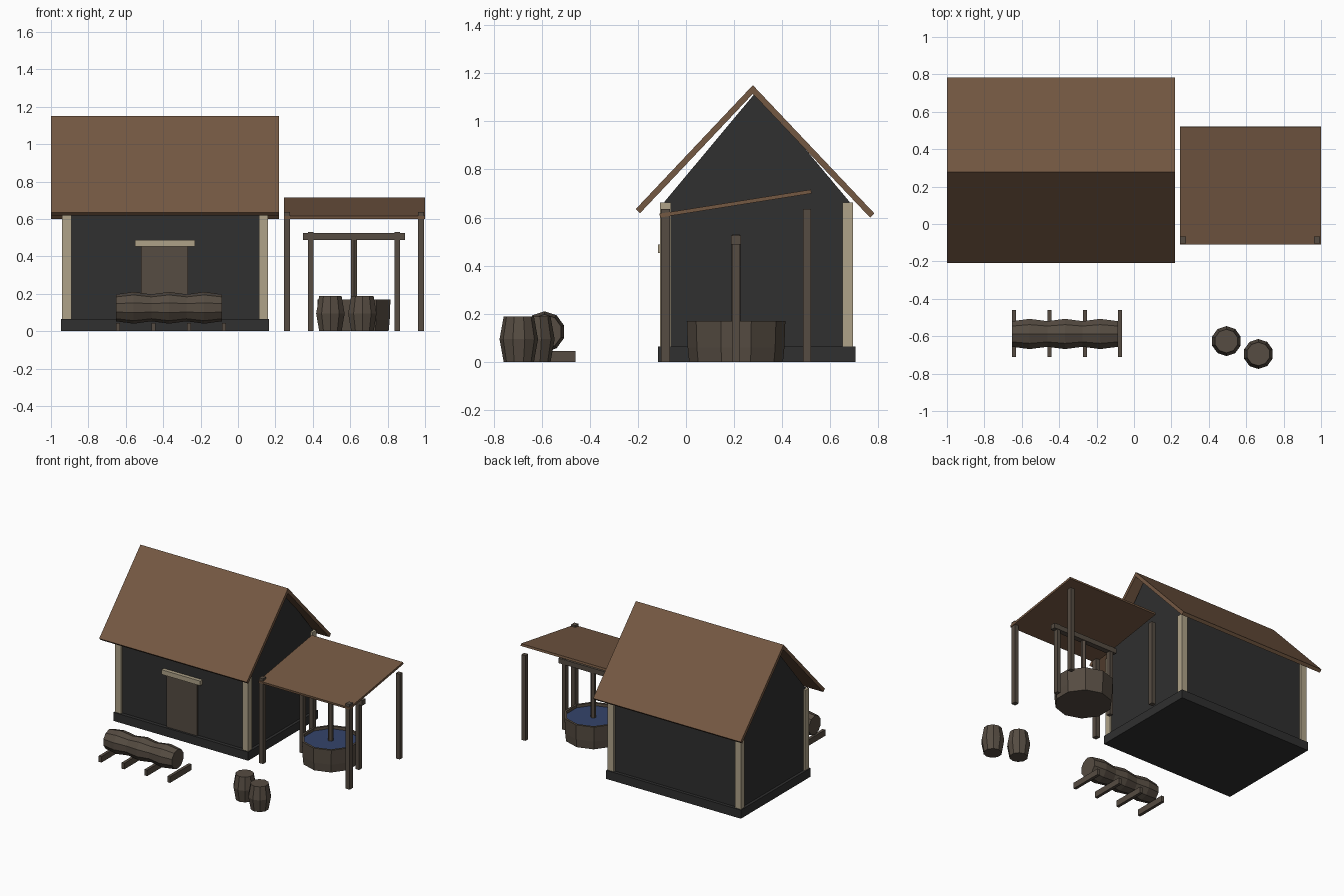
import bpy, bmesh, math
from mathutils import Matrix, Vector

if "Cube" in bpy.data.objects:
    bpy.data.objects.remove(bpy.data.objects["Cube"])


def material(name, rgb):
    m = bpy.data.materials.new(name)
    m.diffuse_color = (*rgb, 1)
    m.use_nodes = True
    m.node_tree.nodes["Principled BSDF"].inputs["Base Color"].default_value = m.diffuse_color
    return m


ROOF = material("brown_roof", (0.175, 0.098, 0.055))
WOOD = material("dark_wood", (0.092, 0.072, 0.054))
TAN = material("pale_timber", (0.43, 0.365, 0.25))
WALL = material("charcoal_wall", (0.029, 0.029, 0.029))
WATER = material("blue_water", (0.035, 0.058, 0.145))


def finish(name, bm, mat):
    bmesh.ops.recalc_face_normals(bm, faces=bm.faces)
    me = bpy.data.meshes.new(name)
    bm.to_mesh(me)
    bm.free()
    me.materials.append(mat)
    ob = bpy.data.objects.new(name, me)
    bpy.context.collection.objects.link(ob)
    return ob


def prism(name, x0, x1, profile, mat):
    """Extrude a (y, z) outline along x."""
    bm = bmesh.new()
    face = bm.faces.new([bm.verts.new((x0, y, z)) for y, z in profile])
    ext = bmesh.ops.extrude_face_region(bm, geom=[face])["geom"]
    bmesh.ops.translate(bm, vec=(x1 - x0, 0, 0),
                        verts=[v for v in ext if isinstance(v, bmesh.types.BMVert)])
    return finish(name, bm, mat)


def box(name, x, y, z, mat):
    return prism(name, x[0], x[1],
                 [(y[0], z[0]), (y[1], z[0]), (y[1], z[1]), (y[0], z[1])], mat)


def lathe(name, rings, loc, mat, sides=10, along_x=False):
    """Rings of (radius, height), capped at both ends, a vertex on +y."""
    bm = bmesh.new()
    loops = []
    for r, h in rings:
        loops.append([bm.verts.new((-r * math.sin(2 * math.pi * i / sides),
                                    r * math.cos(2 * math.pi * i / sides), h))
                      for i in range(sides)])
    for a, b in zip(loops, loops[1:]):
        for i in range(sides):
            j = (i + 1) % sides
            bm.faces.new((a[i], a[j], b[j], b[i]))
    bm.faces.new(loops[0])
    bm.faces.new(loops[-1])
    if along_x:  # cycle axes: z -> x, y -> z
        m = Matrix(((0, 0, 1), (1, 0, 0), (0, 1, 0))).to_4x4()
        bmesh.ops.transform(bm, matrix=m, verts=bm.verts)
    bmesh.ops.translate(bm, vec=Vector(loc), verts=bm.verts)
    return finish(name, bm, mat)


# House: plinth, gabled walls, corner posts
box("house_base", (-0.946, 0.166), (-0.117, 0.704), (0, 0.064), WALL)
prism("house_walls", -0.925, 0.145,
      [(-0.09, 0.06), (0.68, 0.06), (0.68, 0.665), (0.294, 1.125), (-0.09, 0.665)], WALL)
for x in ((-0.94, -0.89), (0.112, 0.16)):
    for y in ((-0.108, -0.0625), (0.65, 0.695)):
        box("corner_post", x, y, (0.06, 0.663), TAN)

# House roof: two sloped slabs meeting at the ridge
prism("front_roof", -1, 0.219,
      [(0.278, 1.15), (-0.209, 0.635), (-0.191, 0.618), (0.278, 1.114)], ROOF)
prism("back_roof", -1, 0.219,
      [(0.278, 1.15), (0.783, 0.617), (0.765, 0.6), (0.278, 1.114)], ROOF)

# Door and lintel
box("door", (-0.519, -0.267), (-0.102, -0.08), (0.06, 0.455), WOOD)
box("door_lintel", (-0.551, -0.23), (-0.117, -0.08), (0.453, 0.488), TAN)

# Lean-to shelter
prism("shelter_roof", 0.246, 1.0,
      [(-0.108, 0.6), (0.522, 0.7), (0.519, 0.716), (-0.11, 0.616)], ROOF)
for x in ((0.246, 0.279), (0.962, 0.995)):
    for y in ((-0.104, -0.067), (0.487, 0.52)):
        box("shelter_post", x, y, (0, 0.636), WOOD)

# Well: tub with water, side posts, cross beam, hanging pole
WX, WY = 0.62, 0.208
lathe("well_tub", [(0.195, 0), (0.201, 0.06), (0.205, 0.17), (0.188, 0.17), (0.186, 0.14)],
      (WX, WY, 0), WOOD)
lathe("well_water", [(0.187, 0.141), (0.187, 0.15)], (WX, WY, 0), WATER)
for x in ((0.374, 0.403), (0.838, 0.866)):
    box("well_post", x, (WY - 0.017, WY + 0.017), (0, 0.53), WOOD)
box("well_beam", (0.348, 0.893), (WY - 0.02, WY + 0.02), (0.488, 0.525), WOOD)
lathe("well_pole", [(0.018, 0.145), (0.018, 0.5)], (WX, WY, 0), WOOD, sides=6)

# Barrels
for x, y in ((0.494, -0.626), (0.665, -0.695)):
    lathe("barrel", [(0.063, 0), (0.08, 0.094), (0.063, 0.188)], (x, y, 0), WOOD)

# Bulging log on four sleepers
log = [(0.085 if i % 2 else 0.072, i * 0.0943) for i in range(7)]
lathe("log", log, (-0.652, -0.588, 0.125), WOOD, along_x=True)
for i in range(4):
    x = -0.652 + i * 0.189
    box("log_sleeper", (x, x + 0.022), (-0.711, -0.46), (0, 0.045), WOOD)
